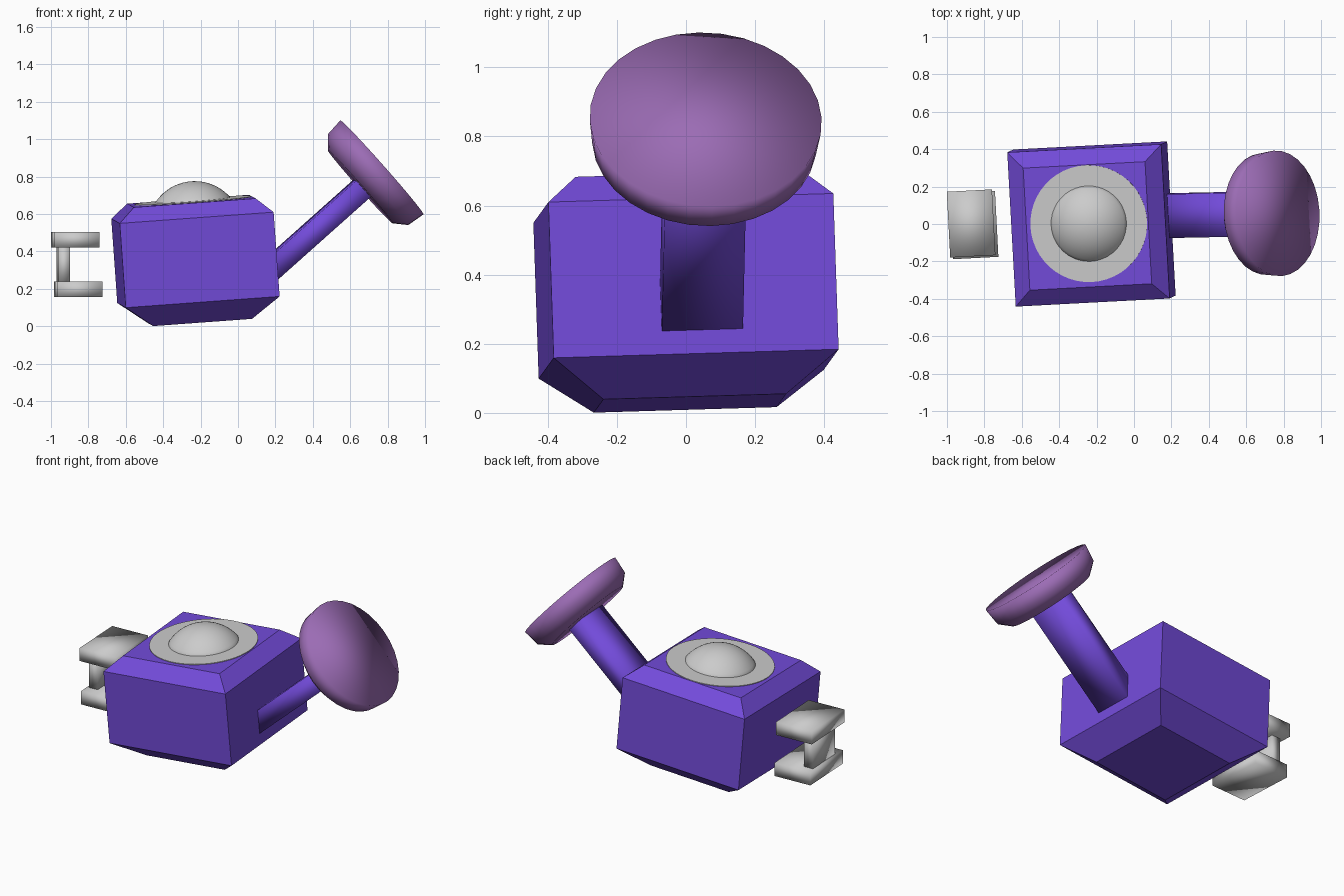
import bpy, bmesh, math
from mathutils import Matrix, Vector

if "Cube" in bpy.data.objects:
    bpy.data.objects.remove(bpy.data.objects["Cube"])


def material(name, rgb):
    m = bpy.data.materials.new(name)
    m.diffuse_color = (*rgb, 1)
    m.use_nodes = True
    m.node_tree.nodes["Principled BSDF"].inputs["Base Color"].default_value = m.diffuse_color
    return m


VIOLET = material("violet", (0.17, 0.07, 0.70))
MAUVE = material("mauve", (0.33, 0.15, 0.46))


def frame(origin, z_hint, y_hint):
    """Placement matrix from an exact local z axis and an approximate y axis."""
    z = Vector(z_hint).normalized()
    x = Vector(y_hint).cross(z).normalized()
    m = Matrix((x, z.cross(x), z)).transposed().to_4x4()
    m.translation = Vector(origin)
    return m


def finish(name, bm, matrix, mat=None, smooth=None):
    bmesh.ops.recalc_face_normals(bm, faces=bm.faces)
    mesh = bpy.data.meshes.new(name)
    bm.to_mesh(mesh)
    bm.free()
    ob = bpy.data.objects.new(name, mesh)
    bpy.context.collection.objects.link(ob)
    ob.matrix_world = matrix
    if mat:
        mesh.materials.append(mat)
    if smooth is not None:
        bpy.ops.object.select_all(action='DESELECT')
        ob.select_set(True)
        bpy.context.view_layer.objects.active = ob
        bpy.ops.object.shade_smooth_by_angle(angle=math.radians(smooth))
    return ob


def loft(name, profile, sides, matrix, mat=None, smooth=None, phase=0.0):
    """Stack of (radius, z) rings with flat end caps."""
    bm = bmesh.new()
    rings = []
    for r, z in profile:
        rings.append([bm.verts.new((r * math.cos(phase + math.tau * i / sides),
                                    r * math.sin(phase + math.tau * i / sides), z))
                      for i in range(sides)])
    for a, b in zip(rings, rings[1:]):
        for i in range(sides):
            j = (i + 1) % sides
            bm.faces.new((a[i], a[j], b[j], b[i]))
    bm.faces.new(rings[0][::-1])
    bm.faces.new(rings[-1])
    return finish(name, bm, matrix, mat, smooth)


def box(name, size, matrix, mat=None, smooth=None):
    bm = bmesh.new()
    bmesh.ops.create_cube(bm, size=1, matrix=Matrix.Diagonal((*size, 1)))
    return finish(name, bm, matrix, mat, smooth)


# Tilted body: square block with chamfered top and bottom
SIDE_AXIS = (-0.055, 0.998, 0.03)
body = frame((-0.2275, 0, 0.367), (-0.071, -0.034, 0.997), SIDE_AXIS)
k = math.sqrt(2)
loft("body", [(0.265 * k, -0.34), (0.413 * k, -0.226), (0.413 * k, 0.226),
              (0.327 * k, 0.303)], 4, body, VIOLET, phase=math.pi / 4)

# Round plate and dome on top of the body
top = body @ Matrix.Translation((0.008, 0.012, 0.303))
loft("top_plate", [(0.313, -0.04), (0.313, 0.004)], 48, top, smooth=30)
R, steps = 0.253, 10
a0 = math.asin(0.205 / R)
dome = [(0.205, -0.03)]
for s in range(steps):
    a = a0 * (1 - s / steps)
    dome.append((R * math.sin(a), R * math.cos(a) - R + 0.105))
dome.append((0.004, 0.105))
loft("dome", dome, 40, top, smooth=60)

# Flat slanted arm carrying the dish
AXIS = Vector((0.748, 0.04, 0.663)).normalized()
arm_start, arm_end = Vector((0.10, 0.043, 0.235)), Vector((0.68, 0.055, 0.752))
d = arm_end - arm_start
box("arm", (0.117, 0.235, d.length),
    frame((arm_start + arm_end) / 2, d, SIDE_AXIS), VIOLET, smooth=180)

# Dish: flat front, tapered back
loft("dish", [(0.262, -0.155), (0.325, -0.098), (0.336, 0.0)], 32,
     frame((0.769, 0.057, 0.849), AXIS, SIDE_AXIS), MAUVE, smooth=180)

# Detached grip: two plates joined by a post
for name, loc, size in (
        ("grip_upper_plate", (-0.871, 0.003, 0.463), (0.242, 0.352, 0.082)),
        ("grip_lower_plate", (-0.855, -0.006, 0.197), (0.242, 0.352, 0.084)),
        ("grip_post", (-0.935, 0, 0.33), (0.06, 0.24, 0.20))):
    box(name, size, Matrix.Translation(loc) @ Matrix.Rotation(math.radians(3), 4, 'Z'),
        smooth=180)
